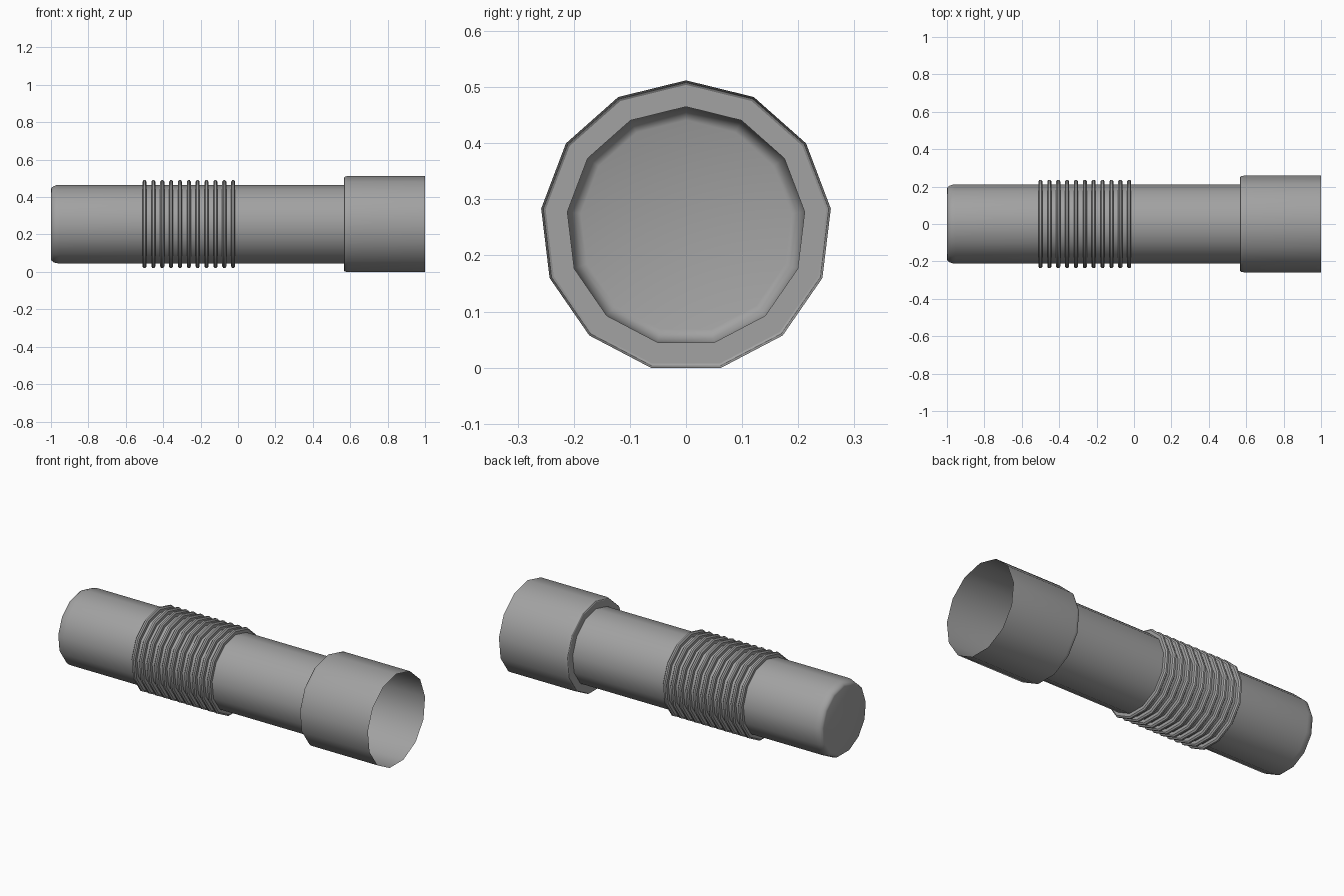
import bpy, bmesh
from math import sin, cos, pi, radians

if "Cube" in bpy.data.objects:
    bpy.data.objects.remove(bpy.data.objects["Cube"], do_unlink=True)

SIDES = 13
AXIS_Z = 0.252
BODY_R, COLLAR_R, RIDGE_R = 0.213, 0.26, 0.238

grey = bpy.data.materials.new("pipe grey")
grey.use_nodes = True
colour = (0.36, 0.36, 0.36, 1)
grey.diffuse_color = colour
grey.node_tree.nodes["Principled BSDF"].inputs["Base Color"].default_value = colour


def corner(x, r, dx, dr, steps=4):
    """Quarter-ellipse from an end face (x, r - dr) out to the side (x + dx, r)."""
    return [(x + dx * (1 - cos(a)), r - dr + dr * sin(a))
            for a in (i * pi / 2 / steps for i in range(steps + 1))]


def lathe(name, profile, cap_start=False):
    """Revolve (x, radius) points about the pipe axis."""
    bm = bmesh.new()
    rings = [[bm.verts.new((x, r * sin(2 * pi * k / SIDES), AXIS_Z + r * cos(2 * pi * k / SIDES)))
              for k in range(SIDES)] for x, r in profile]
    for a, b in zip(rings, rings[1:]):
        for k in range(SIDES):
            n = (k + 1) % SIDES
            bm.faces.new((a[k], b[k], b[n], a[n]))
    if cap_start:
        bm.faces.new(rings[0])
    bmesh.ops.recalc_face_normals(bm, faces=bm.faces)
    # Make sure the open shell faces outward
    bm.normal_update()
    f = max(bm.faces, key=lambda f: f.calc_center_median().z)
    if f.normal.z < 0:
        bmesh.ops.reverse_faces(bm, faces=bm.faces)
    mesh = bpy.data.meshes.new(name)
    bm.to_mesh(mesh)
    bm.free()
    mesh.materials.append(grey)
    obj = bpy.data.objects.new(name, mesh)
    bpy.context.collection.objects.link(obj)
    bpy.ops.object.select_all(action='DESELECT')
    obj.select_set(True)
    bpy.context.view_layer.objects.active = obj
    bpy.ops.object.shade_smooth_by_angle(angle=radians(32))
    return obj


# Rounded closed end
profile = corner(-1, BODY_R, 0.045, 0.024)

# Corrugated flexible section
RIDGES, FIRST, PITCH, HALF = 11, -0.5, 0.0474, 0.011
for i in range(RIDGES):
    x = FIRST + i * PITCH
    shoulder = RIDGE_R - 0.008
    profile += [(x - HALF, BODY_R), (x - HALF, shoulder), (x - 0.005, RIDGE_R),
                (x + 0.005, RIDGE_R), (x + HALF, shoulder), (x + HALF, BODY_R)]

# Neck and open socket collar
profile += [(0.567, BODY_R)] + corner(0.567, COLLAR_R, 0.02, 0.008, 3) + [(1, COLLAR_R)]

lathe("flexible_pipe", profile, cap_start=True)
